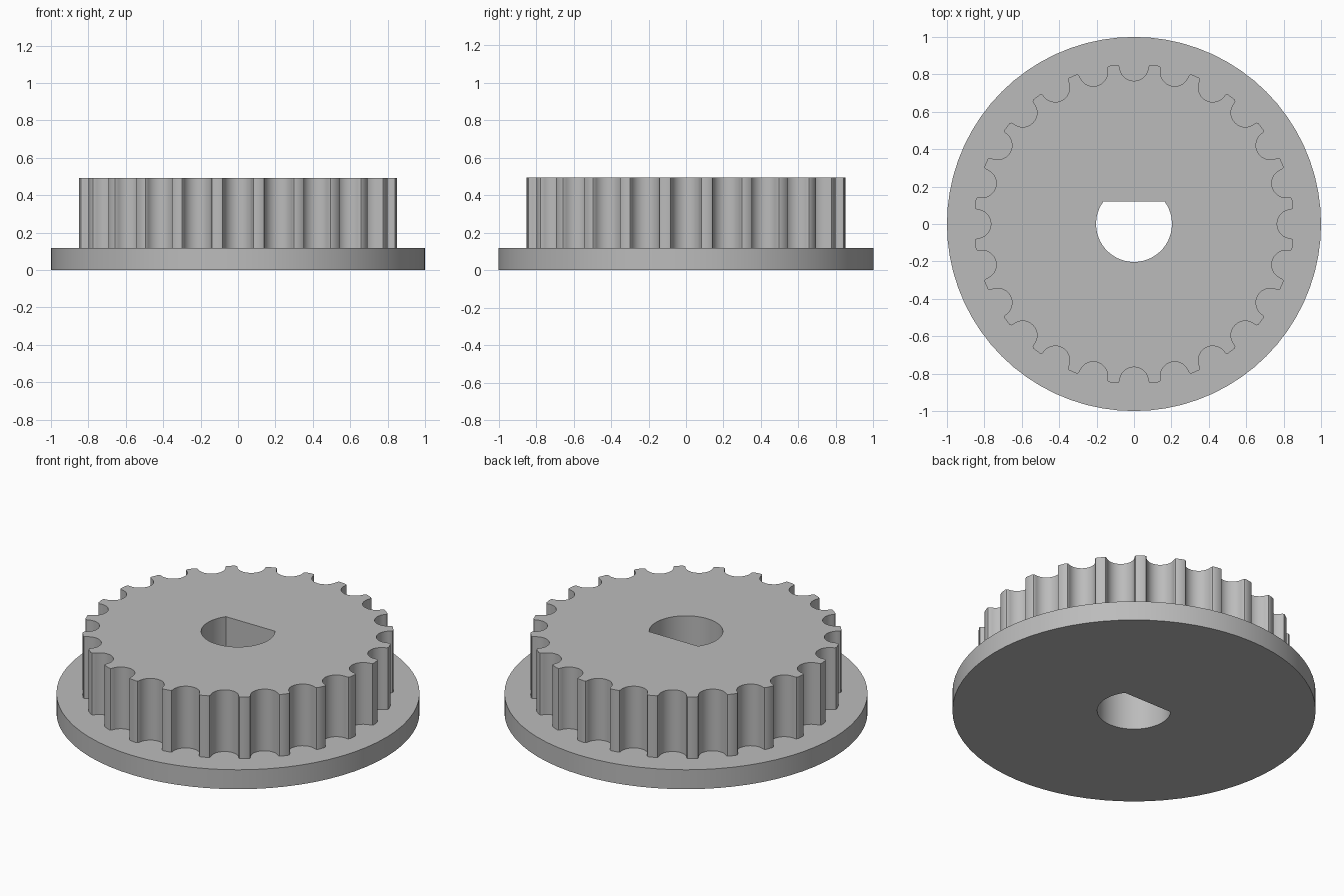
import bpy
import bmesh
from math import sin, cos, pi, asin, radians
from mathutils import Matrix

default = bpy.data.objects.get("Cube")
if default:
    bpy.data.objects.remove(default)

TEETH = 24
FLANGE_TOP, HUB_TOP = 0.118, 0.493
BORE_R, BORE_FLAT = 0.203, 0.119

metal = bpy.data.materials.new("plain grey")
metal.use_nodes = True
GREY = (0.5, 0.5, 0.5, 1)
metal.diffuse_color = GREY
metal.node_tree.nodes["Principled BSDF"].inputs["Base Color"].default_value = GREY


def arc(radius, start, end, steps, cy=0.0):
    """Points along an arc centred on (0, cy)."""
    angles = [start + (end - start) * i / steps for i in range(steps + 1)]
    return [(radius * cos(a), cy + radius * sin(a)) for a in angles]


def toothed_outline():
    """Round grooves with softened tooth corners, repeated around the hub."""
    lip = [(0.0775, 0.841), (0.082, 0.848), (0.091, 0.851)]
    groove = arc(0.077, -radians(12), -pi + radians(12), 14, 0.842)
    profile = [*reversed(lip), *groove, *((-x, y) for x, y in lip)]
    points = []
    for i in range(TEETH):
        turn = Matrix.Rotation(-2 * pi * i / TEETH, 2)
        # Run each groove clockwise so it joins the next one
        for p in reversed(profile):
            x, y = p
            points.append((turn[0][0] * x + turn[0][1] * y,
                           turn[1][0] * x + turn[1][1] * y))
    return points


def plate(name, outline, hole, z0, z1):
    """Extrude an outline with a hole through it."""
    bm = bmesh.new()
    rims = []
    for z in (z0, z1):
        rim = []
        for loop in (outline, hole):
            verts = [bm.verts.new((x, y, z)) for x, y in loop]
            edges = [bm.edges.new((v, verts[(i + 1) % len(verts)]))
                     for i, v in enumerate(verts)]
            rim.append((verts, edges))
        bmesh.ops.triangle_fill(bm, use_beauty=True, normal=(0, 0, 1),
                                edges=rim[0][1] + rim[1][1])
        rims.append(rim)
    # Walls of the outline and of the hole
    for (low, _), (high, _) in zip(*rims):
        for i in range(len(low)):
            j = (i + 1) % len(low)
            bm.faces.new((low[i], low[j], high[j], high[i]))
    bmesh.ops.recalc_face_normals(bm, faces=bm.faces)
    mesh = bpy.data.meshes.new(name)
    bm.to_mesh(mesh)
    bm.free()
    mesh.materials.append(metal)
    obj = bpy.data.objects.new(name, mesh)
    bpy.context.collection.objects.link(obj)
    bpy.ops.object.select_all(action="DESELECT")
    obj.select_set(True)
    bpy.context.view_layer.objects.active = obj
    bpy.ops.object.shade_smooth_by_angle(angle=radians(30))
    return obj


# D-shaped shaft hole, flat towards the back
flat = asin(BORE_FLAT / BORE_R)
bore = arc(BORE_R, pi - flat, 2 * pi + flat, 40)

# Wide base flange and toothed hub
plate("base_flange", arc(1, 0, 2 * pi, 72)[:-1], bore, 0, FLANGE_TOP)
plate("toothed_hub", toothed_outline(), bore, FLANGE_TOP, HUB_TOP)
